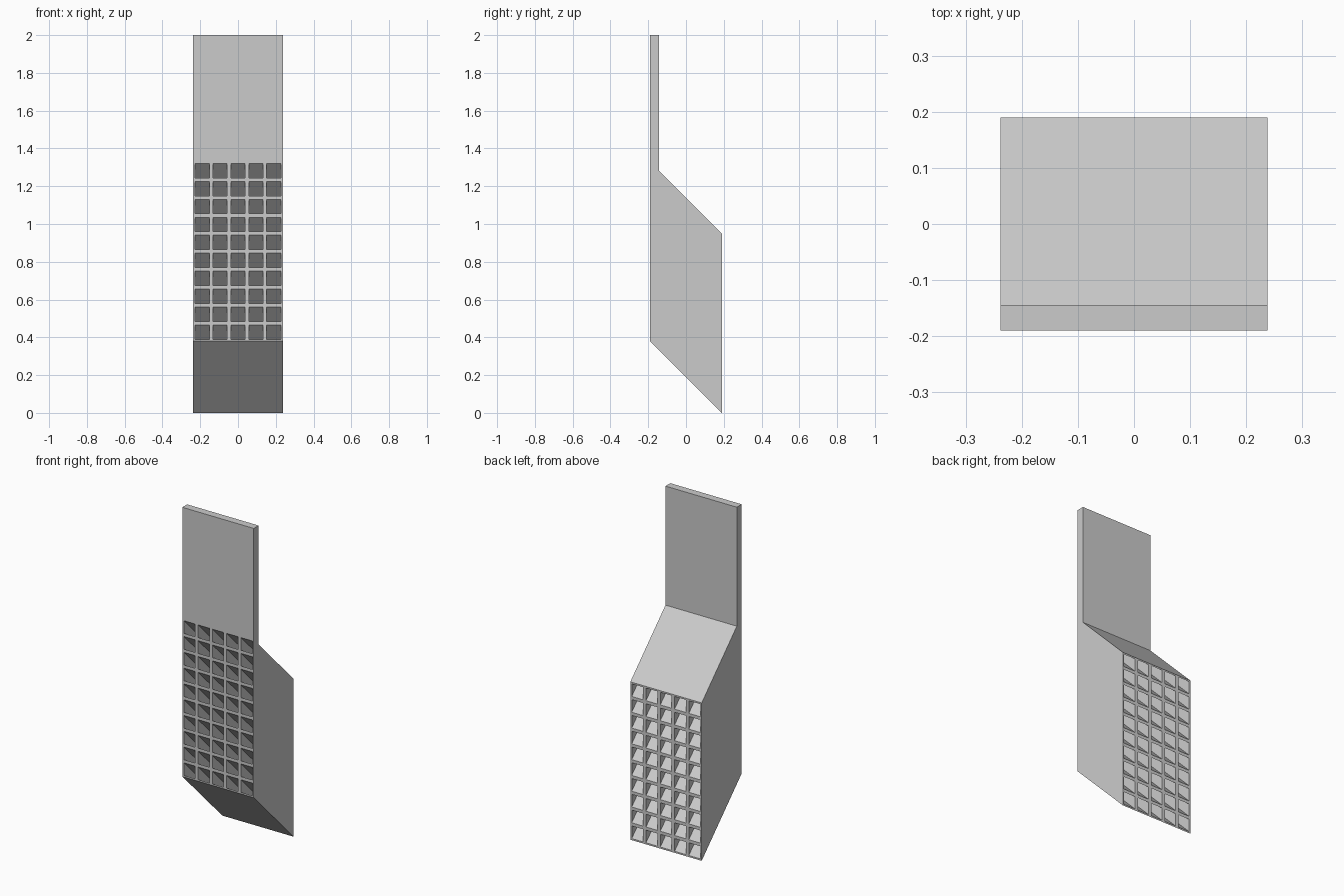
import bpy
import bmesh

cube = bpy.data.objects.get("Cube")
if cube:
    bpy.data.objects.remove(cube, do_unlink=True)

WIDTH, DEPTH, PITCH, HOLE = 0.475, 0.38, 0.095, 0.076
COLS, ROWS = 5, 10
HEIGHT = ROWS * PITCH
FRONT, BACK = -DEPTH / 2, DEPTH / 2
PLATE = 0.046

grey = bpy.data.materials.new("light grey")
grey.use_nodes = True
colour = (0.6, 0.6, 0.6, 1)
grey.diffuse_color = colour
grey.node_tree.nodes["Principled BSDF"].inputs["Base Color"].default_value = colour


def finish(bm, name):
    bmesh.ops.recalc_face_normals(bm, faces=bm.faces)
    mesh = bpy.data.meshes.new(name)
    bm.to_mesh(mesh)
    bm.free()
    mesh.materials.append(grey)
    obj = bpy.data.objects.new(name, mesh)
    bpy.context.collection.objects.link(obj)
    return obj


def grid_lines(start, count):
    """Outer edges plus both sides of every opening."""
    lines = [start]
    for n in range(count):
        centre = start + (n + 0.5) * PITCH
        lines += [centre - HOLE / 2, centre + HOLE / 2]
    return lines + [start + count * PITCH]


# Slanted block with square channels running down from front to back
xs = grid_lines(-WIDTH / 2, COLS)
zs = grid_lines(0, ROWS)
nx, nz = len(xs) - 1, len(zs) - 1


def solid(i, k):
    return 0 <= i < nx and 0 <= k < nz and not (i % 2 and k % 2)


bm = bmesh.new()
front = [[bm.verts.new((x, FRONT, z + DEPTH)) for z in zs] for x in xs]
back = [[bm.verts.new((x, BACK, z)) for z in zs] for x in xs]


def wall(a, b):
    (i, k), (m, n) = a, b
    bm.faces.new((front[i][k], front[m][n], back[m][n], back[i][k]))


for i in range(nx + 1):
    for k in range(nz + 1):
        if solid(i, k):
            for side in (front, back):
                bm.faces.new((side[i][k], side[i + 1][k],
                              side[i + 1][k + 1], side[i][k + 1]))
        # A wall stands wherever solid meets open space
        if k < nz and solid(i, k) != solid(i - 1, k):
            wall((i, k), (i, k + 1))
        if i < nx and solid(i, k) != solid(i, k - 1):
            wall((i, k), (i + 1, k))
finish(bm, "slanted_grille_block")

# Upright plate continuing the front face, with its foot cut to the slope
top = DEPTH + HEIGHT
profile = [(FRONT, top), (FRONT + PLATE, top - PLATE), (FRONT + PLATE, 2), (FRONT, 2)]
bm = bmesh.new()
outline = bm.faces.new([bm.verts.new((-WIDTH / 2, y, z)) for y, z in profile])
side = bmesh.ops.extrude_face_region(bm, geom=[outline])
moved = [v for v in side["geom"] if isinstance(v, bmesh.types.BMVert)]
bmesh.ops.translate(bm, verts=moved, vec=(WIDTH, 0, 0))
finish(bm, "upright_plate")
